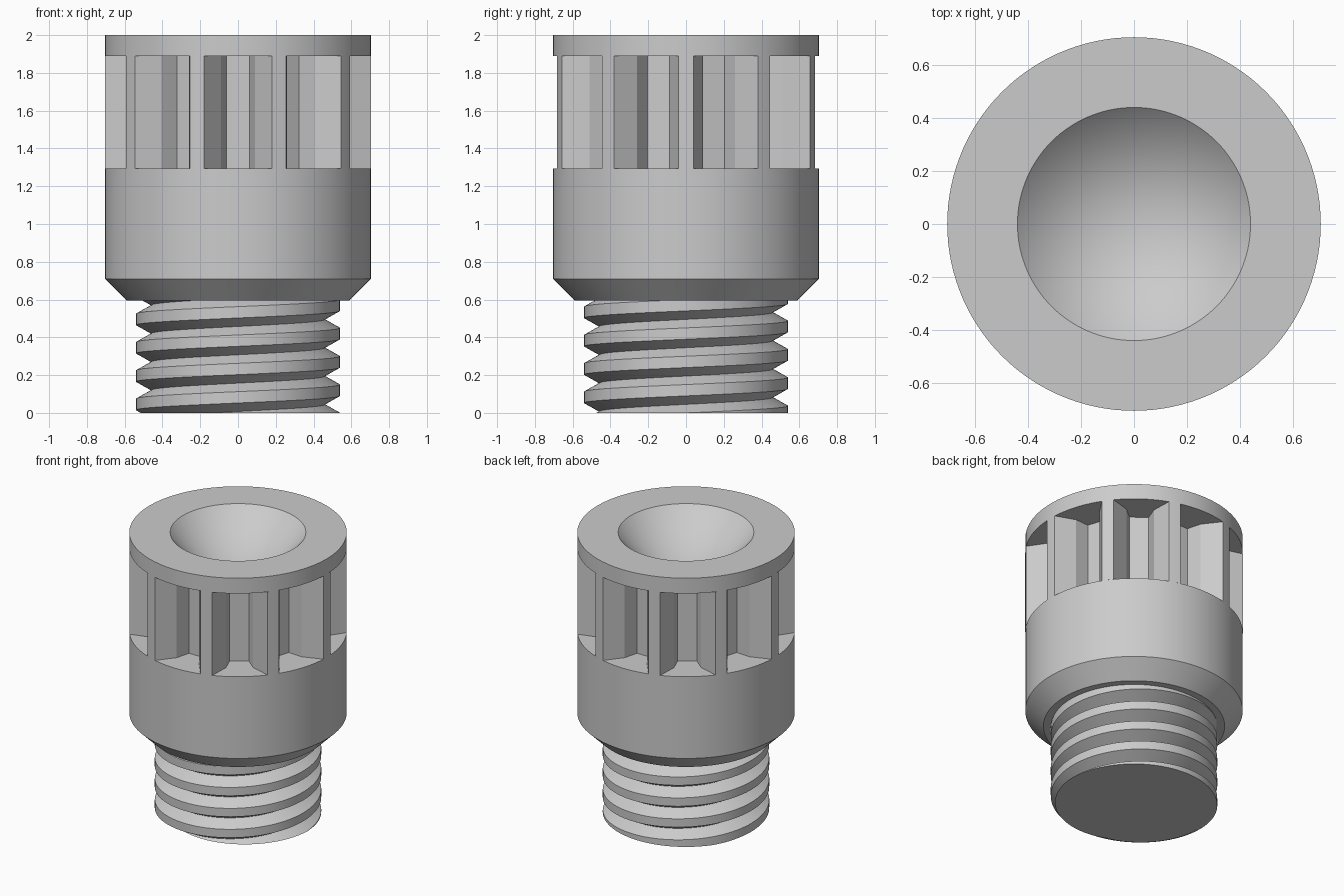
import bpy, bmesh, math
from math import pi, sin, cos, tau

if "Cube" in bpy.data.objects:
    bpy.data.objects.remove(bpy.data.objects["Cube"], do_unlink=True)

gray = bpy.data.materials.new("plain_gray")
gray.use_nodes = True
color = (0.6, 0.6, 0.6, 1)
gray.diffuse_color = color
gray.node_tree.nodes["Principled BSDF"].inputs["Base Color"].default_value = color

SEGMENTS = 120


def finish(name, bm, angle=25):
    """Turn a bmesh into a shaded object."""
    bmesh.ops.remove_doubles(bm, verts=bm.verts, dist=1e-5)
    bmesh.ops.recalc_face_normals(bm, faces=bm.faces)
    mesh = bpy.data.meshes.new(name)
    bm.to_mesh(mesh)
    bm.free()
    mesh.materials.append(gray)
    obj = bpy.data.objects.new(name, mesh)
    bpy.context.collection.objects.link(obj)
    bpy.ops.object.select_all(action="DESELECT")
    obj.select_set(True)
    bpy.context.view_layer.objects.active = obj
    bpy.ops.object.shade_smooth_by_angle(angle=math.radians(angle))
    return obj


def lathe(name, profile):
    """Spin an (r, z) profile around the z axis."""
    bm = bmesh.new()
    verts = [bm.verts.new((r, 0, z)) for r, z in profile]
    edges = [bm.edges.new(pair) for pair in zip(verts, verts[1:])]
    bmesh.ops.spin(bm, geom=verts + edges, cent=(0, 0, 0), axis=(0, 0, 1),
                   angle=tau, steps=SEGMENTS, use_duplicate=False)
    return finish(name, bm)


# Solid collar with a chamfered lower edge
R = 0.705
SLOT_LOW, SLOT_HIGH = 1.295, 1.89
lathe("lower_collar", [(0, 0.595), (0.588, 0.595), (R, 0.71), (R, SLOT_LOW), (0, SLOT_LOW)])

# Top rim with a conical recess
lathe("top_rim", [(0, 1.56), (0.44, 2), (R, 2), (R, SLOT_HIGH), (0.45, SLOT_HIGH)])

# Ribbed grip: ten tapered slots around a core
SLOTS = 10
half_slot = [(0.062, 0.465), (0.089, 0.566), (0.18, 0.682)]
slot = [(-u, v) for u, v in reversed(half_slot)] + half_slot
rib_half = pi / SLOTS - math.atan2(*half_slot[-1])
outline = []
for i in range(SLOTS):
    a = tau * i / SLOTS - pi / 2
    outline += [(v * cos(a) - u * sin(a), v * sin(a) + u * cos(a)) for u, v in slot]
    for t in (-0.5, 0, 0.5):
        b = a + pi / SLOTS + t * rib_half
        outline.append((R * cos(b), R * sin(b)))
bm = bmesh.new()
low = [bm.verts.new((x, y, SLOT_LOW)) for x, y in outline]
high = [bm.verts.new((x, y, SLOT_HIGH)) for x, y in outline]
for i in range(len(outline)):
    bm.faces.new((low[i - 1], low[i], high[i], high[i - 1]))
finish("ribbed_grip", bm, 15)

# Screw thread: right-handed helix with flat crests and sharp roots
PITCH, TOP = 0.15, 0.6
ROOT, CREST = 0.46, 0.54
PHASE = 0.045
FLANK = 0.3


def thread_radius(turn):
    t = turn % 1
    return ROOT + (CREST - ROOT) * min(1, t / FLANK, (1 - t) / FLANK)


bm = bmesh.new()
rows = [k + f for k in range(-2, 6) for f in (0, FLANK, 1 - FLANK)]
columns = []
for s in range(SEGMENTS + 1):
    a = tau * s / SEGMENTS
    column = []
    for row in rows:
        z = min(max(PITCH * (row + s / SEGMENTS) + PHASE, 0), TOP)
        r = thread_radius((z - PHASE) / PITCH - s / SEGMENTS)
        column.append(bm.verts.new((r * cos(a), r * sin(a), z)))
    columns.append(column)
for c, d in zip(columns, columns[1:]):
    for i in range(len(rows) - 1):
        bm.faces.new((c[i], d[i], d[i + 1], c[i + 1]))
bmesh.ops.remove_doubles(bm, verts=bm.verts, dist=1e-5)
bmesh.ops.dissolve_degenerate(bm, edges=bm.edges, dist=1e-5)
bmesh.ops.holes_fill(bm, edges=[e for e in bm.edges if e.is_boundary], sides=0)
finish("screw_thread", bm)
